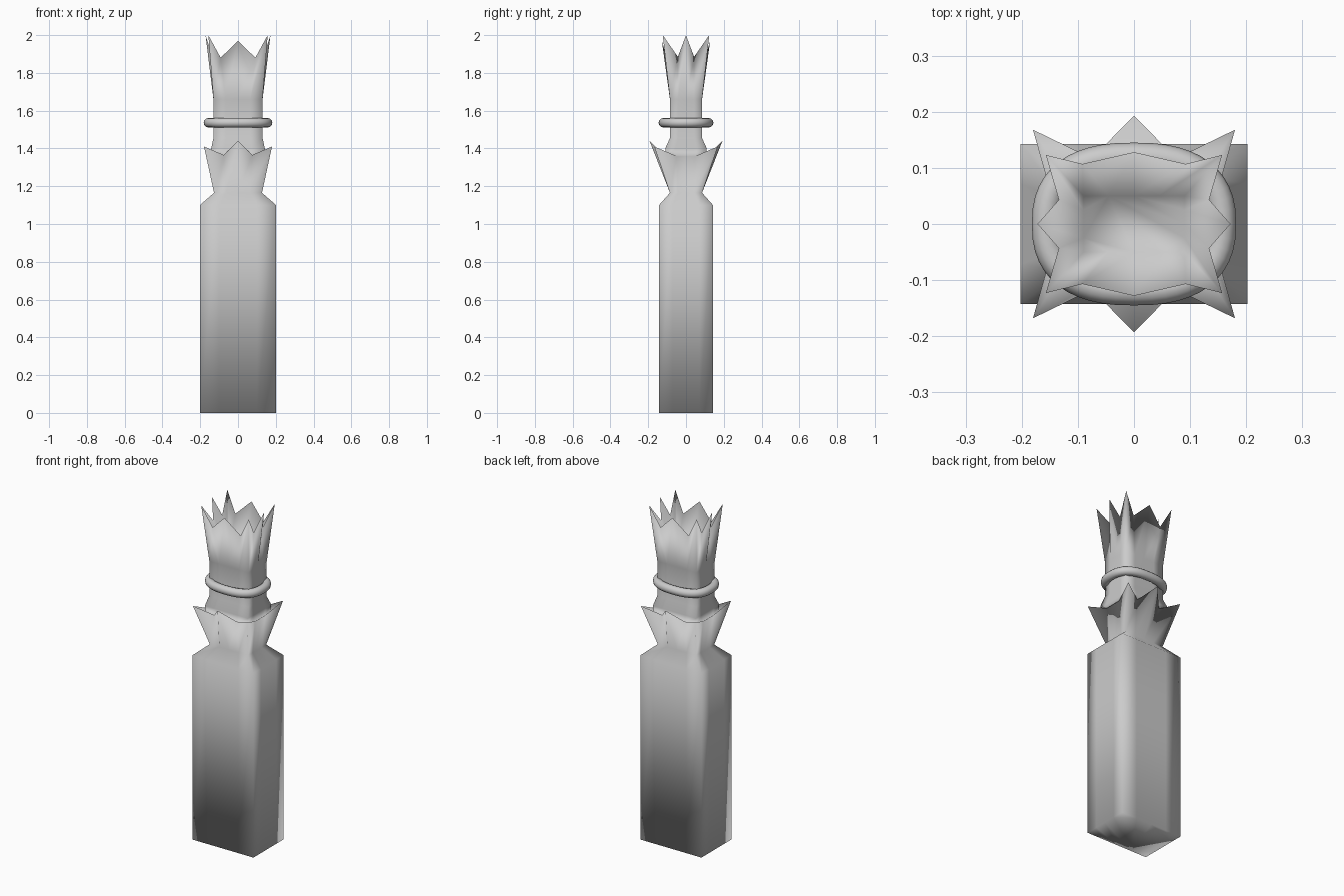
import bpy, bmesh, math

if "Cube" in bpy.data.objects:
    bpy.data.objects.remove(bpy.data.objects["Cube"])


def mirror_quarter(q):
    """Turn 5 points (side middle -> corner -> front middle) into a full 16-point loop."""
    half = q + [(-x, y, z) for x, y, z in reversed(q[:-1])]
    return half + [(x, -y, z) for x, y, z in reversed(half[1:-1])]


def rect(a, b, z):
    return mirror_quarter([(a, 0, z), (a, b / 2, z), (a, b, z), (a / 2, b, z), (0, b, z)])


def finish(name, bm):
    bmesh.ops.recalc_face_normals(bm, faces=bm.faces)
    for f in bm.faces:
        f.smooth = True
    me = bpy.data.meshes.new(name)
    bm.to_mesh(me)
    bm.free()
    ob = bpy.data.objects.new(name, me)
    bpy.context.collection.objects.link(ob)
    return ob


def loft(name, loops, cap=True, wrap=False):
    bm = bmesh.new()
    rows = [[bm.verts.new(p) for p in loop] for loop in loops]
    n = len(rows[0])
    pairs = list(zip(rows, rows[1:])) + ([(rows[-1], rows[0])] if wrap else [])
    for r, s in pairs:
        for i in range(n):
            j = (i + 1) % n
            bm.faces.new((r[i], r[j], s[j], s[i]))
    if cap:
        bm.faces.new(rows[0][::-1])
        bm.faces.new(rows[-1])
    return finish(name, bm)


# Pointed rims of the collar and the crown
collar = mirror_quarter([(0.147, 0, 1.36), (0.147, 0.05, 1.36), (0.18, 0.168, 1.41),
                         (0.075, 0.117, 1.365), (0, 0.193, 1.44)])
crown = mirror_quarter([(0.172, 0, 2.0), (0.134, 0.043, 1.885), (0.157, 0.123, 2.0),
                        (0.092, 0.107, 1.88), (0, 0.128, 1.97)])

# Square body, collar, neck and hollow crown as one skin
loft("body_and_crown", [
    rect(0.202, 0.143, 0), rect(0.202, 0.143, 1.1), rect(0.127, 0.085, 1.165),
    collar,
    rect(0.14, 0.106, 1.355), rect(0.142, 0.11, 1.40), rect(0.13, 0.085, 1.455),
    rect(0.13, 0.085, 1.66),
    crown,
    rect(0.09, 0.05, 1.70),
])

# Rounded-oval ring around the neck
tube, segs, sides = 0.025, 48, 12
loops = []
for k in range(segs):
    t = 2 * math.pi * k / segs
    c, s = math.cos(t), math.sin(t)
    x = 0.157 * math.copysign(abs(c) ** 0.8, c)
    y = 0.12 * math.copysign(abs(s) ** 0.8, s)
    nx, ny = c / 0.157, s / 0.12
    l = math.hypot(nx, ny)
    loops.append([(x + nx / l * tube * math.cos(u), y + ny / l * tube * math.cos(u),
                   1.536 + tube * math.sin(u))
                  for u in (2 * math.pi * i / sides for i in range(sides))])
loft("neck_ring", loops, cap=False, wrap=True)
